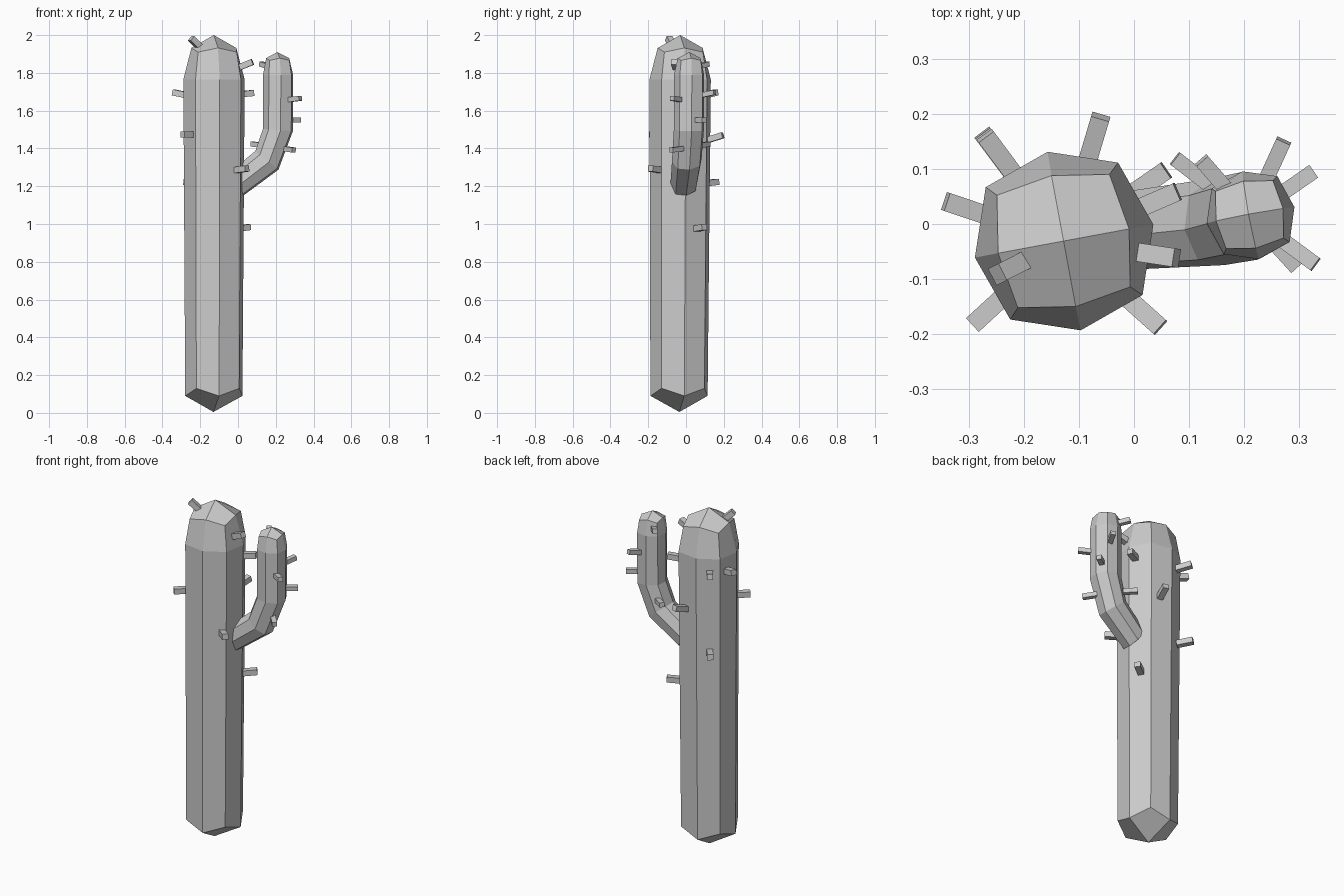
import bpy, bmesh
from math import sin, cos, radians
from mathutils import Vector, Matrix

if "Cube" in bpy.data.objects:
    bpy.data.objects.remove(bpy.data.objects["Cube"])

PHASE = radians(10.5)


def ring(bm, c, r_mid, r_cor, drop=0.0, tilt=0.0):
    """Eight points; even ones are edge middles, odd ones cube-like corners."""
    rot = Matrix.Rotation(radians(tilt), 3, 'Y')
    out = []
    for i in range(8):
        a = PHASE + i * radians(45)
        r = r_cor if i % 2 else r_mid
        p = Vector((r * cos(a), r * sin(a), drop if i % 2 else 0))
        out.append(bm.verts.new(Vector(c) + rot @ p))
    return out


def stem(name, rings, top, bottom=None):
    """Lofts the rings and closes the ends with four-quad caps."""
    bm = bmesh.new()
    rs = [ring(bm, *r) for r in rings]
    for a, b in zip(rs, rs[1:]):
        for i in range(8):
            j = (i + 1) % 8
            bm.faces.new((a[i], a[j], b[j], b[i]))

    def cap(r, point):
        apex = bm.verts.new(point)
        for i in range(0, 8, 2):
            bm.faces.new((apex, r[i], r[i + 1], r[(i + 2) % 8]))

    cap(rs[-1], top)
    cap(rs[0], bottom if bottom else rings[0][0])
    return finish(bm, name)


def finish(bm, name):
    bmesh.ops.recalc_face_normals(bm, faces=bm.faces)
    me = bpy.data.meshes.new(name)
    bm.to_mesh(me)
    bm.free()
    ob = bpy.data.objects.new(name, me)
    bpy.context.collection.objects.link(ob)
    return ob


def spikes(name, axis, places, length, width, thick):
    """Small boxes pointing away from the stem axis: x, y, z of middle, upward slope."""
    bm = bmesh.new()
    for x, y, z, up in places:
        d = Vector((x - axis[0], y - axis[1], 0)).normalized()
        d = (d + Vector((0, 0, up))).normalized()
        side = Vector((0, 0, 1)).cross(d).normalized()
        upv = d.cross(side)
        m = Matrix((d, side, upv)).transposed().to_4x4()
        m.translation = Vector((x, y, z)) + d * (0.035 - length / 2)
        bmesh.ops.create_cube(bm, size=1, matrix=m @ Matrix.Diagonal((length, width, thick, 1)))
    return finish(bm, name)


# Main trunk
stem("trunk", [
    ((-0.128, -0.037, 0.09), 0.154, 0.163, 0.04),
    ((-0.127, -0.031, 1.765), 0.165, 0.173, 0.0),
    ((-0.128, -0.031, 1.932), 0.121, 0.147, -0.022),
], top=(-0.128, -0.031, 2.0), bottom=(-0.13, -0.035, 0.005))

# Bent side arm
stem("arm", [
    ((-0.01, -0.012, 1.21), 0.072, 0.076, 0.0, 56),
    ((0.153, 0.004, 1.337), 0.080, 0.084, 0.0, 39),
    ((0.211, 0.015, 1.497), 0.081, 0.086, 0.0, 4),
    ((0.212, 0.016, 1.79), 0.081, 0.086, 0.0),
    ((0.210, 0.017, 1.878), 0.062, 0.075, -0.012),
], top=(0.208, 0.018, 1.91))

# Spikes on the trunk
spikes("trunk_spikes", (-0.128, -0.031), [
    (-0.225, -0.080, 1.96, 0.9),
    (-0.310, 0.030, 1.69, 0.2),
    (-0.268, -0.160, 1.475, 0.0),
    (0.045, -0.057, 1.845, 0.4),
    (0.047, 0.045, 1.69, 0.1),
    (0.030, 0.078, 0.98, 0.1),
    (0.022, -0.165, 1.29, 0.1),
    (-0.070, 0.163, 1.46, 0.3),
    (-0.255, 0.138, 1.22, 0.1),
    (-0.250, 0.133, 1.69, 0.2),
], 0.09, 0.034, 0.032)

# Spikes on the arm
spikes("arm_spikes", (0.21, 0.015), [
    (0.145, 0.090, 1.84, 0.2),
    (0.302, -0.053, 1.662, 0.1),
    (0.298, 0.076, 1.55, 0.0),
    (0.258, 0.120, 1.69, 0.2),
    (0.272, -0.053, 1.395, -0.1),
    (0.102, 0.098, 1.42, 0.1),
], 0.08, 0.028, 0.026)
